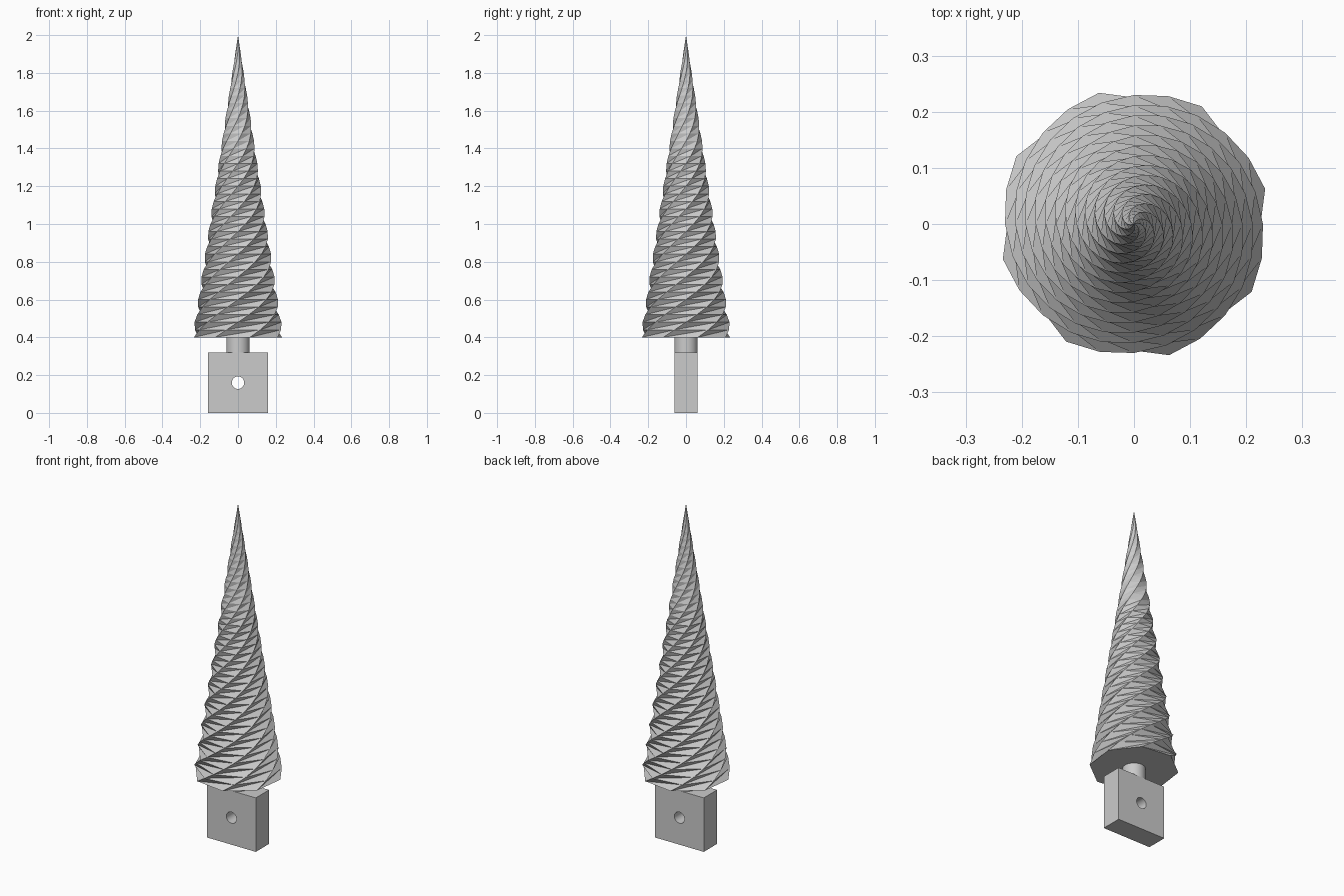
import bpy, bmesh
from math import cos, sin, radians, pi

if "Cube" in bpy.data.objects:
    bpy.data.objects.remove(bpy.data.objects["Cube"])

SIDES, LAYERS = 8, 40
RADIUS, BASE_Z, TOP_Z = 0.242, 0.4, 2.0
PHASE, TWIST = 15, 15          # degrees at the base, and per layer

grey = bpy.data.materials.new("plain_grey")
grey.use_nodes = True
grey.diffuse_color = (0.6, 0.6, 0.6, 1)
grey.node_tree.nodes["Principled BSDF"].inputs["Base Color"].default_value = grey.diffuse_color


def finish(obj, name):
    obj.name = obj.data.name = name
    obj.data.materials.clear()
    obj.data.materials.append(grey)
    return obj


def cylinder(name, radius, depth, z, tilt=0.0):
    bpy.ops.mesh.primitive_cylinder_add(vertices=40, radius=radius, depth=depth,
                                        location=(0, 0, z), rotation=(tilt, 0, 0))
    return finish(bpy.context.object, name)


# Twisted spire: octagon layers that turn and shrink up to a point
bm = bmesh.new()
rings = []
for k in range(LAYERS):
    t = k / LAYERS
    ring = []
    for i in range(SIDES):
        a = radians(PHASE + TWIST * k + 360 * i / SIDES)
        r = RADIUS * (1 - t)
        ring.append(bm.verts.new((r * cos(a), r * sin(a), BASE_Z + t * (TOP_Z - BASE_Z))))
    rings.append(ring)
apex = bm.verts.new((0, 0, TOP_Z))
bm.faces.new(rings[0][::-1])
for i in range(SIDES):
    j = (i + 1) % SIDES
    # The long diagonal makes the deep spiral grooves
    for low, high in zip(rings, rings[1:]):
        bm.faces.new((low[i], low[j], high[j]))
        bm.faces.new((low[i], high[j], high[i]))
    bm.faces.new((rings[-1][i], rings[-1][j], apex))
mesh = bpy.data.meshes.new("twisted_spire")
bm.to_mesh(mesh)
bm.free()
spire = bpy.data.objects.new("twisted_spire", mesh)
bpy.context.collection.objects.link(spire)
finish(spire, "twisted_spire")

# Short round stem between spire and tab
cylinder("stem", 0.062, 0.08, 0.36)
bpy.ops.object.shade_smooth_by_angle()

# Mounting tab with a hole through it
bpy.ops.mesh.primitive_cube_add(size=1, location=(0, 0, 0.16))
tab = finish(bpy.context.object, "mounting_tab")
tab.scale = (0.32, 0.124, 0.32)
bpy.ops.object.transform_apply(location=False, rotation=False, scale=True)

cutter = cylinder("hole_cutter", 0.033, 0.4, 0.16, pi / 2)
cutter.hide_render = True
cut = tab.modifiers.new("hole", 'BOOLEAN')
cut.operation = 'DIFFERENCE'
cut.solver = 'EXACT'
cut.object = cutter
bpy.ops.object.select_all(action='DESELECT')
tab.select_set(True)
bpy.context.view_layer.objects.active = tab
bpy.ops.object.modifier_apply(modifier="hole")
bpy.data.objects.remove(cutter)
bpy.ops.object.shade_smooth_by_angle()
